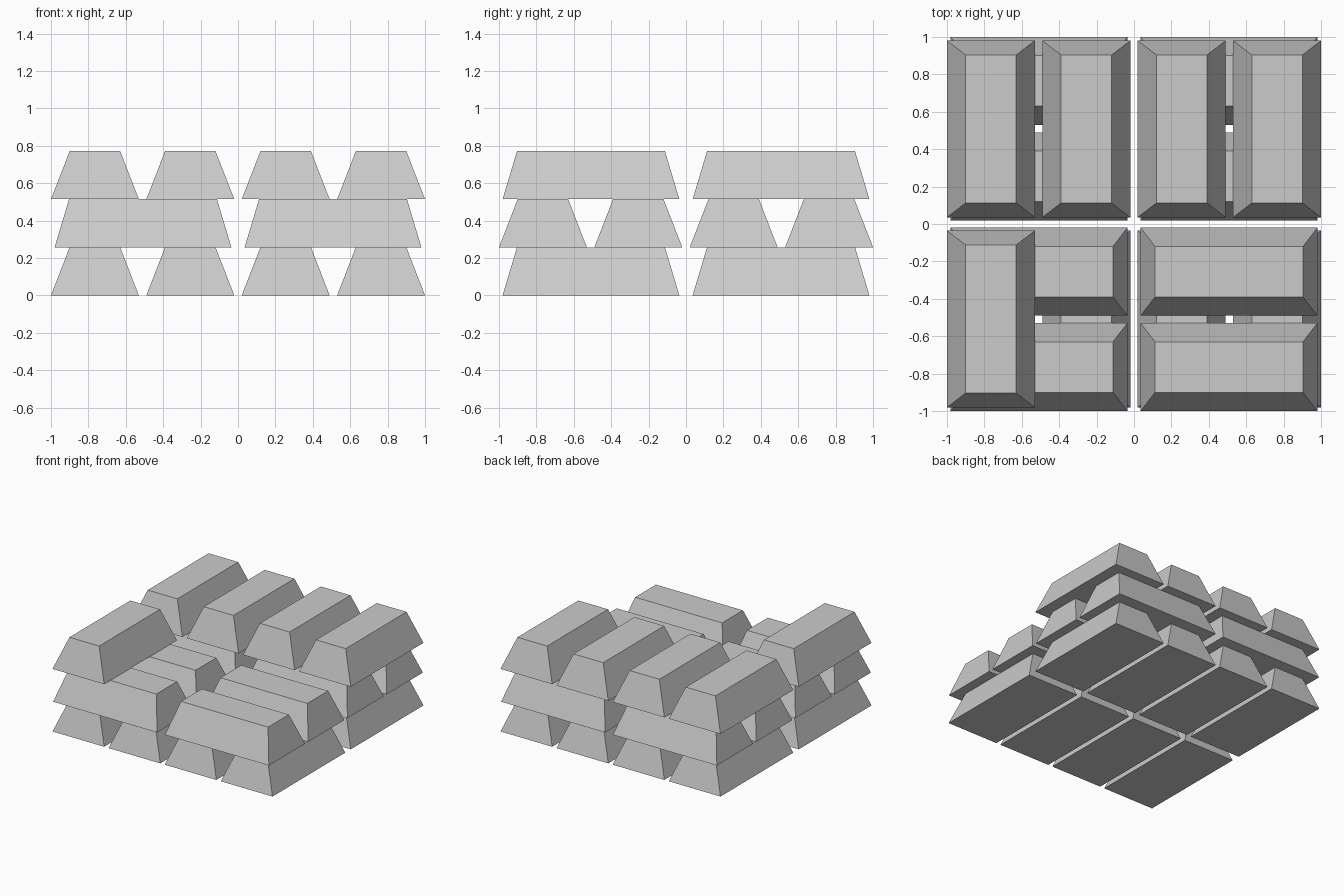
import bpy, bmesh, math

if "Cube" in bpy.data.objects:
    bpy.data.objects.remove(bpy.data.objects["Cube"])

W, L, H = 0.47, 0.945, 0.257        # bar base width, length, height
INSET_W, INSET_L = 0.10, 0.077      # slope of the sides and of the ends
ACROSS = (-0.765, -0.255, 0.255, 0.765)
ALONG = (-0.508, 0.508)


def make_bar_mesh():
    # Tapered ingot lying along y, standing on z = 0
    bm = bmesh.new()
    bmesh.ops.create_cube(bm, size=1.0)
    for v in bm.verts:
        top = v.co.z > 0
        v.co.x *= W - (2 * INSET_W if top else 0)
        v.co.y *= L - (2 * INSET_L if top else 0)
        v.co.z = H if top else 0
    mesh = bpy.data.meshes.new("bar")
    bm.to_mesh(mesh)
    bm.free()
    return mesh


bar_mesh = make_bar_mesh()


def add_bar(name, x, y, layer, turned=False):
    bar = bpy.data.objects.new(name, bar_mesh)
    bar.location = (x, y, layer * H)
    if turned:
        bar.rotation_euler.z = math.pi / 2
    bpy.context.collection.objects.link(bar)


# Two full layers, the second turned by a quarter
for a in ACROSS:
    for b in ALONG:
        add_bar("bottom_bar", a, b, 0)
        add_bar("middle_bar", b, a, 1, turned=True)

# Incomplete top layer: full back row and one bar at the front left
for a in ACROSS:
    add_bar("top_bar", a, ALONG[1], 2)
add_bar("top_bar", ACROSS[0], ALONG[0], 2)
